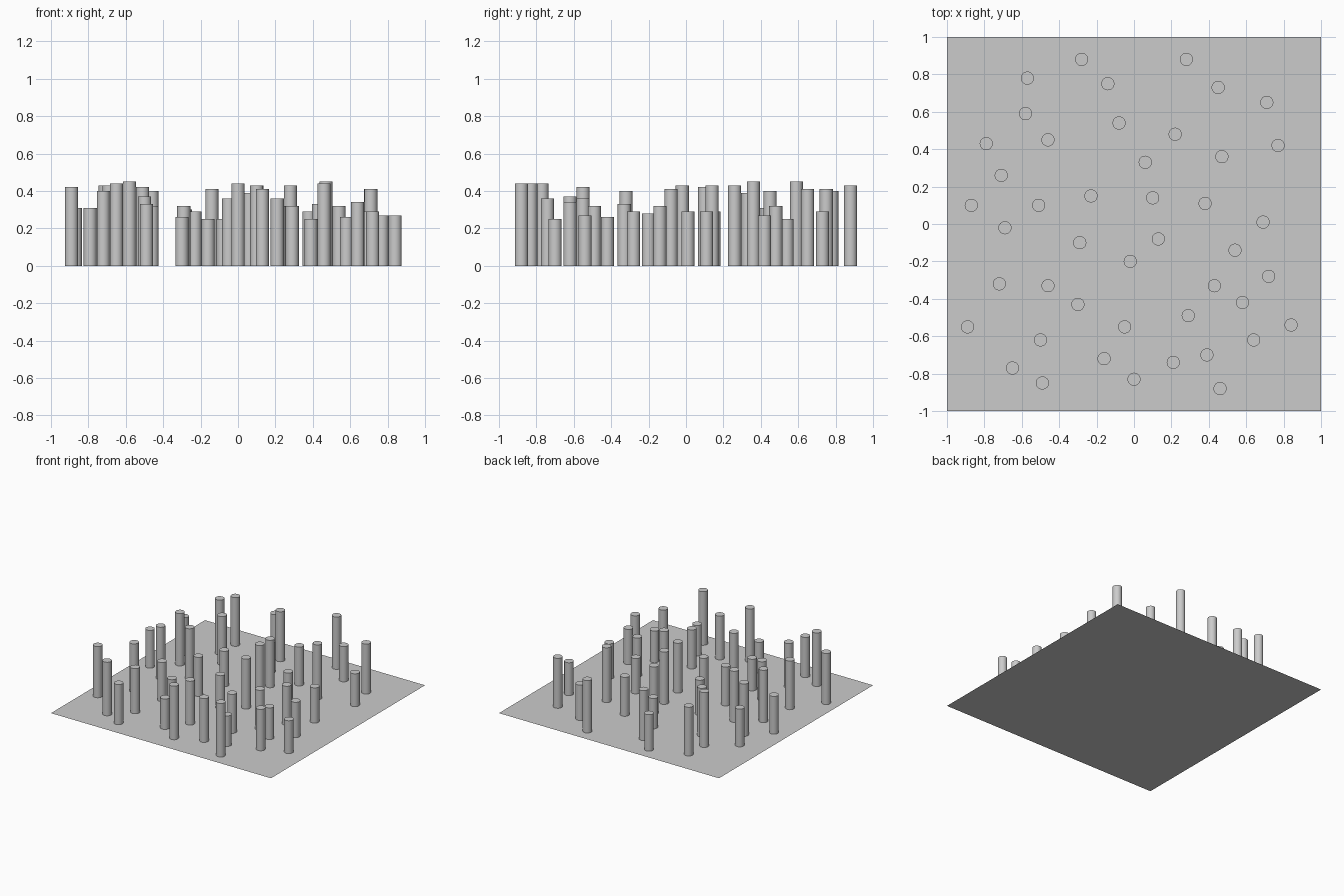
import bpy
import bmesh

# Remove the default cube
default_cube = bpy.data.objects.get("Cube")
if default_cube:
    bpy.data.objects.remove(default_cube, do_unlink=True)

PILLAR_RADIUS = 0.035

# Pillars in each band of the field: x, y and height in hundredths
PILLARS = {
    "back": [
        (-28, 88, 30), (28, 88, 43), (-57, 78, 40), (-14, 75, 41), (45, 73, 29),
        (71, 65, 41), (-58, 59, 45), (-8, 54, 25), (22, 48, 32), (-46, 45, 40),
        (-79, 43, 31), (77, 42, 27), (47, 36, 45), (6, 33, 39),
    ],
    "middle": [
        (-71, 26, 43), (-23, 15, 29), (10, 14, 43), (38, 11, 29), (-87, 10, 31),
        (-51, 10, 42), (69, 1, 29), (-69, -2, 43), (13, -8, 41), (-29, -10, 32),
        (54, -14, 32), (-2, -20, 28), (72, -28, 29), (-72, -32, 40),
    ],
    "front": [
        (43, -33, 33), (-46, -33, 32), (58, -42, 26), (-30, -43, 26), (29, -49, 32),
        (84, -54, 27), (-89, -55, 42), (-5, -55, 36), (-50, -62, 37), (64, -62, 34),
        (39, -70, 25), (-16, -72, 25), (21, -74, 36), (-65, -77, 44), (0, -83, 44),
        (-49, -85, 33), (46, -88, 44),
    ],
}


def make_material(name, colour):
    material = bpy.data.materials.new(name)
    material.use_nodes = True
    material.diffuse_color = colour
    shader = material.node_tree.nodes["Principled BSDF"]
    shader.inputs["Base Color"].default_value = colour
    return material


def finish_mesh(name, bm, material):
    mesh = bpy.data.meshes.new(name)
    bm.to_mesh(mesh)
    bm.free()
    mesh.materials.append(material)
    return mesh


def add_object(name, mesh):
    obj = bpy.data.objects.new(name, mesh)
    bpy.context.scene.collection.objects.link(obj)
    return obj


grey = make_material("plain grey", (0.6, 0.6, 0.6, 1.0))

# Thin square ground sheet
bm = bmesh.new()
bmesh.ops.create_grid(bm, x_segments=1, y_segments=1, size=1.0)
add_object("ground_sheet", finish_mesh("ground_sheet", bm, grey))

# Round pillar of unit height, open where it meets the sheet
bm = bmesh.new()
bmesh.ops.create_cone(bm, cap_ends=True, segments=32, depth=1.0,
                      radius1=PILLAR_RADIUS, radius2=PILLAR_RADIUS)
bmesh.ops.translate(bm, verts=bm.verts, vec=(0, 0, 0.5))
bottom_cap = [face for face in bm.faces if face.normal.z < -0.5]
bmesh.ops.delete(bm, geom=bottom_cap, context="FACES_ONLY")

# Smooth sides with a crisp rim around the flat top
for face in bm.faces:
    is_top = face.normal.z > 0.5
    face.smooth = not is_top
    if is_top:
        for edge in face.edges:
            edge.smooth = False
pillar_mesh = finish_mesh("pillar", bm, grey)

# Stand the pillars on the sheet, each stretched to its own height
for band, pillars in PILLARS.items():
    for number, (x, y, height) in enumerate(pillars, start=1):
        pillar = add_object(f"{band}_pillar_{number}", pillar_mesh)
        pillar.location = (x / 100, y / 100, 0)
        pillar.scale.z = height / 100
